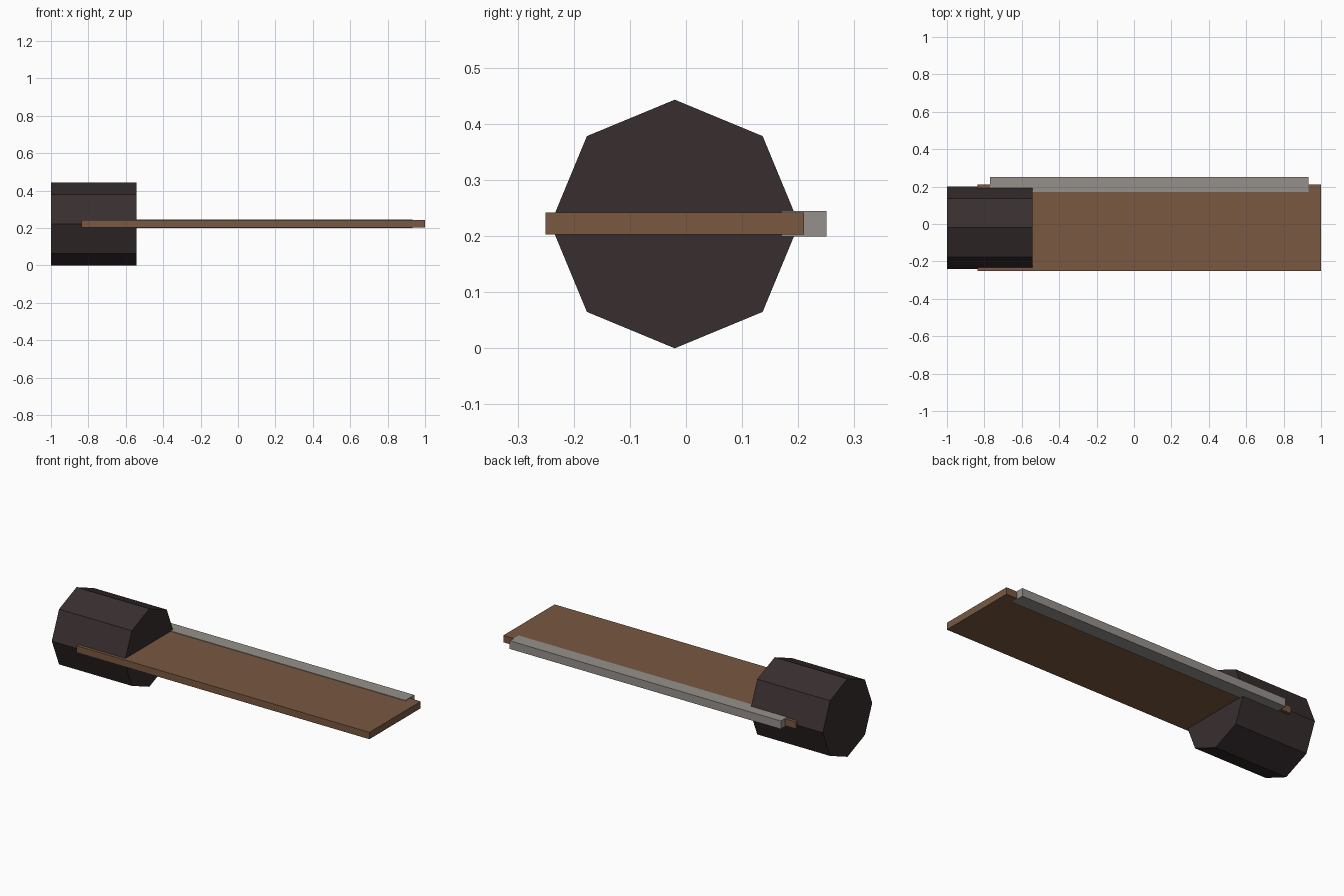
import bpy
from math import pi

default = bpy.data.objects.get("Cube")
if default:
    bpy.data.objects.remove(default, do_unlink=True)


def material(name, colour):
    mat = bpy.data.materials.new(name)
    mat.use_nodes = True
    mat.diffuse_color = (*colour, 1)
    mat.node_tree.nodes["Principled BSDF"].inputs["Base Color"].default_value = (*colour, 1)
    return mat


def finish(name, mat):
    obj = bpy.context.object
    obj.name = obj.data.name = name
    obj.data.materials.append(mat)
    bpy.ops.object.transform_apply(location=False, rotation=True, scale=True)
    return obj


def box(name, mat, low, high):
    centre = [(a + b) / 2 for a, b in zip(low, high)]
    bpy.ops.mesh.primitive_cube_add(size=1, location=centre)
    bpy.context.object.scale = [b - a for a, b in zip(low, high)]
    return finish(name, mat)


wood = material("brown wood", (0.19, 0.098, 0.053))
steel = material("grey metal", (0.30, 0.28, 0.26))
dark = material("dark brown", (0.039, 0.027, 0.028))

# Octagonal handle lying along x
radius = 0.2215
start, end = -1.0, -0.543
bpy.ops.mesh.primitive_cylinder_add(
    vertices=8, radius=radius, depth=end - start,
    location=((start + end) / 2, -0.02, radius), rotation=(0, pi / 2, 0))
finish("handle", dark)

# Flat board running through the handle
box("board", wood, (-0.838, -0.25, 0.203), (1.0, 0.21, 0.242))

# Metal strip wrapping the rear edge of the board
box("edge_strip", steel, (-0.77, 0.17, 0.199), (0.932, 0.25, 0.245))
